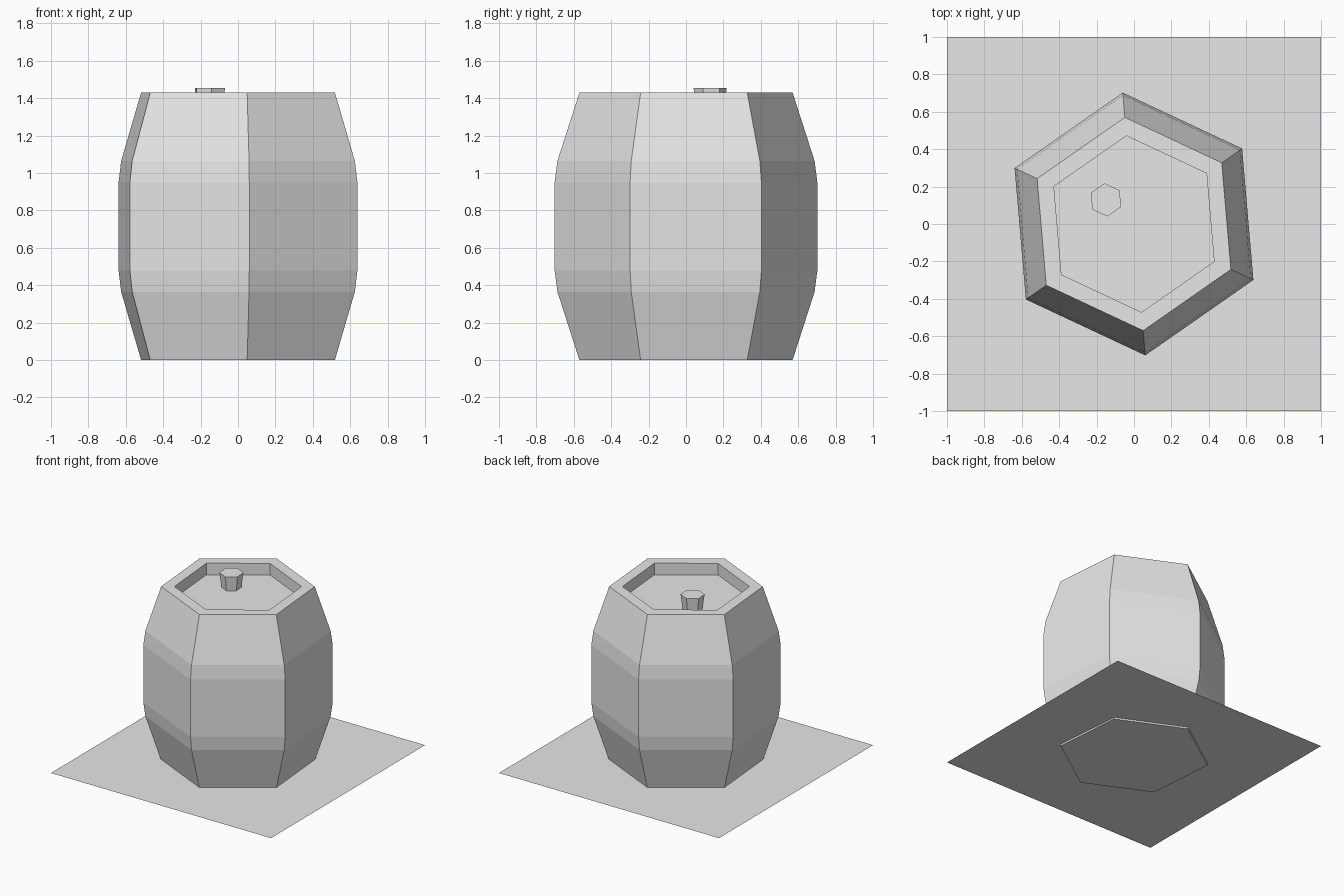
import bpy, bmesh
from math import cos, sin, radians

cube = bpy.data.objects.get("Cube")
if cube:
    bpy.data.objects.remove(cube, do_unlink=True)

SIDES = 6
TURN = radians(-85.1)

grey = bpy.data.materials.new("plain grey")
grey.use_nodes = True
grey.diffuse_color = (0.8, 0.8, 0.8, 1)
grey.node_tree.nodes["Principled BSDF"].inputs["Base Color"].default_value = (0.8, 0.8, 0.8, 1)


def finish(name, bm):
    mesh = bpy.data.meshes.new(name)
    bm.to_mesh(mesh)
    bm.free()
    mesh.materials.append(grey)
    obj = bpy.data.objects.new(name, mesh)
    bpy.context.collection.objects.link(obj)
    return obj


def hex_lathe(name, profile, centre=(0, 0)):
    """Stack hexagonal rings of (radius, z), bottom to top, and cap both ends."""
    bm = bmesh.new()
    rings = []
    for r, z in profile:
        angles = [TURN + radians(360 / SIDES * i) for i in range(SIDES)]
        rings.append([bm.verts.new((centre[0] + r * cos(a), centre[1] + r * sin(a), z))
                      for a in angles])
    for low, high in zip(rings, rings[1:]):
        for i in range(SIDES):
            j = (i + 1) % SIDES
            bm.faces.new((low[i], low[j], high[j], high[i]))
    bm.faces.new(rings[0][::-1])
    bm.faces.new(rings[-1])
    return finish(name, bm)


# Bulging barrel with a flat rim and a recessed lid
hex_lathe("barrel", [(0.572, 0), (0.69, 0.365), (0.705, 0.48), (0.705, 0.95),
                     (0.69, 1.065), (0.572, 1.43), (0.473, 1.43), (0.473, 1.335)])

# Tapered stopper standing on the lid
hex_lathe("stopper", [(0.074, 1.335), (0.089, 1.455)], (-0.15, 0.129))

# Square ground sheet just above the barrel's underside
sheet = bmesh.new()
bmesh.ops.create_grid(sheet, x_segments=1, y_segments=1, size=1)
bmesh.ops.translate(sheet, verts=sheet.verts, vec=(0, 0, 0.012))
finish("ground_sheet", sheet)
